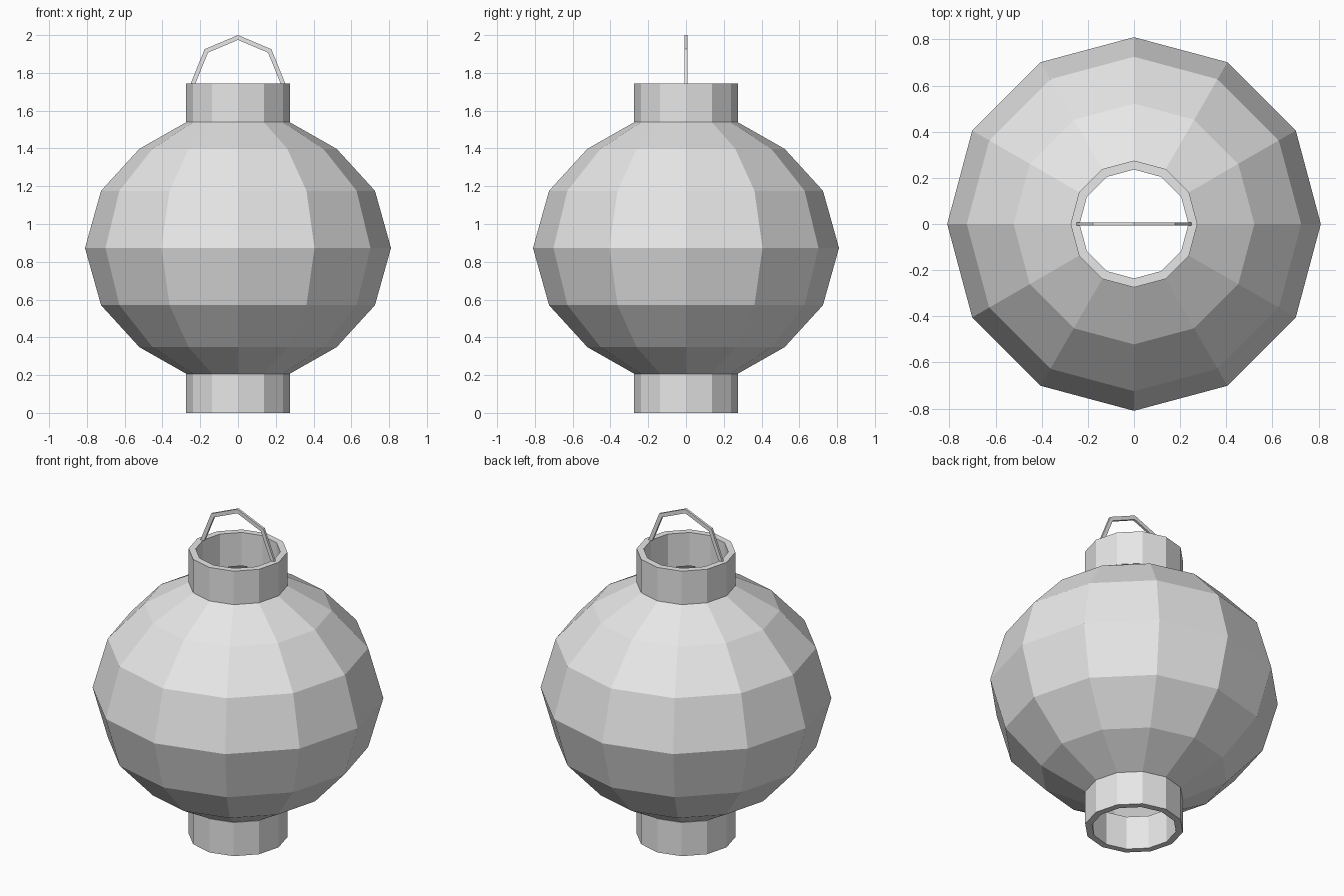
import bpy
import bmesh
from math import cos, sin, pi

cube = bpy.data.objects.get("Cube")
if cube:
    bpy.data.objects.remove(cube, do_unlink=True)

SIDES = 12

grey = bpy.data.materials.new("pale_grey")
grey.use_nodes = True
colour = (0.8, 0.8, 0.8, 1.0)
grey.diffuse_color = colour
grey.node_tree.nodes["Principled BSDF"].inputs["Base Color"].default_value = colour


def finish(name, bm):
    """Turn a bmesh into a flat shaded object."""
    mesh = bpy.data.meshes.new(name)
    bm.to_mesh(mesh)
    bm.free()
    mesh.materials.append(grey)
    obj = bpy.data.objects.new(name, mesh)
    bpy.context.collection.objects.link(obj)
    return obj


def lathe(name, profile, closed=False):
    """Revolve (radius, height) points around z, listed bottom to top on the outside."""
    bm = bmesh.new()
    rings = []
    for r, z in profile:
        angles = [2 * pi * i / SIDES for i in range(SIDES)]
        rings.append([bm.verts.new((r * cos(a), r * sin(a), z)) for a in angles])
    pairs = list(zip(rings, rings[1:]))
    if closed:
        pairs.append((rings[-1], rings[0]))
    for low, high in pairs:
        for i in range(SIDES):
            j = (i + 1) % SIDES
            bm.faces.new((low[i], low[j], high[j], high[i]))
    return finish(name, bm)


# Faceted lantern shade, open at both ends
MIDDLE = 0.873
upper = [(0.81, 0), (0.725, 0.303), (0.522, 0.525), (0.272, 0.667)]
lower = [(r, MIDDLE - h) for r, h in reversed(upper)]
lathe("lantern_shade", lower + [(r, MIDDLE + h) for r, h in upper[1:]])

# Collars at the bottom and the top
for name, z0, z1 in (("bottom_collar", 0, 0.206), ("top_collar", 1.54, 1.745)):
    lathe(name, [(0.275, z0), (0.275, z1), (0.236, z1), (0.236, z0)], closed=True)

# Carrying handle: half a ring of flat bar in four straight pieces
bm = bmesh.new()
BASE, OUTER, INNER, HALF = 1.745, 0.25, 0.225, 0.007
sections = []
for i in range(5):
    a = pi * i / 4
    corners = ((OUTER, -HALF), (OUTER, HALF), (INNER, HALF), (INNER, -HALF))
    sections.append([bm.verts.new((r * cos(a), y, BASE + r * sin(a) * 1.02)) for r, y in corners])
for s, t in zip(sections, sections[1:]):
    for i in range(4):
        j = (i + 1) % 4
        bm.faces.new((s[i], s[j], t[j], t[i]))
bm.faces.new(sections[0])
bm.faces.new(sections[-1])
bmesh.ops.recalc_face_normals(bm, faces=bm.faces[:])
finish("carrying_handle", bm)
